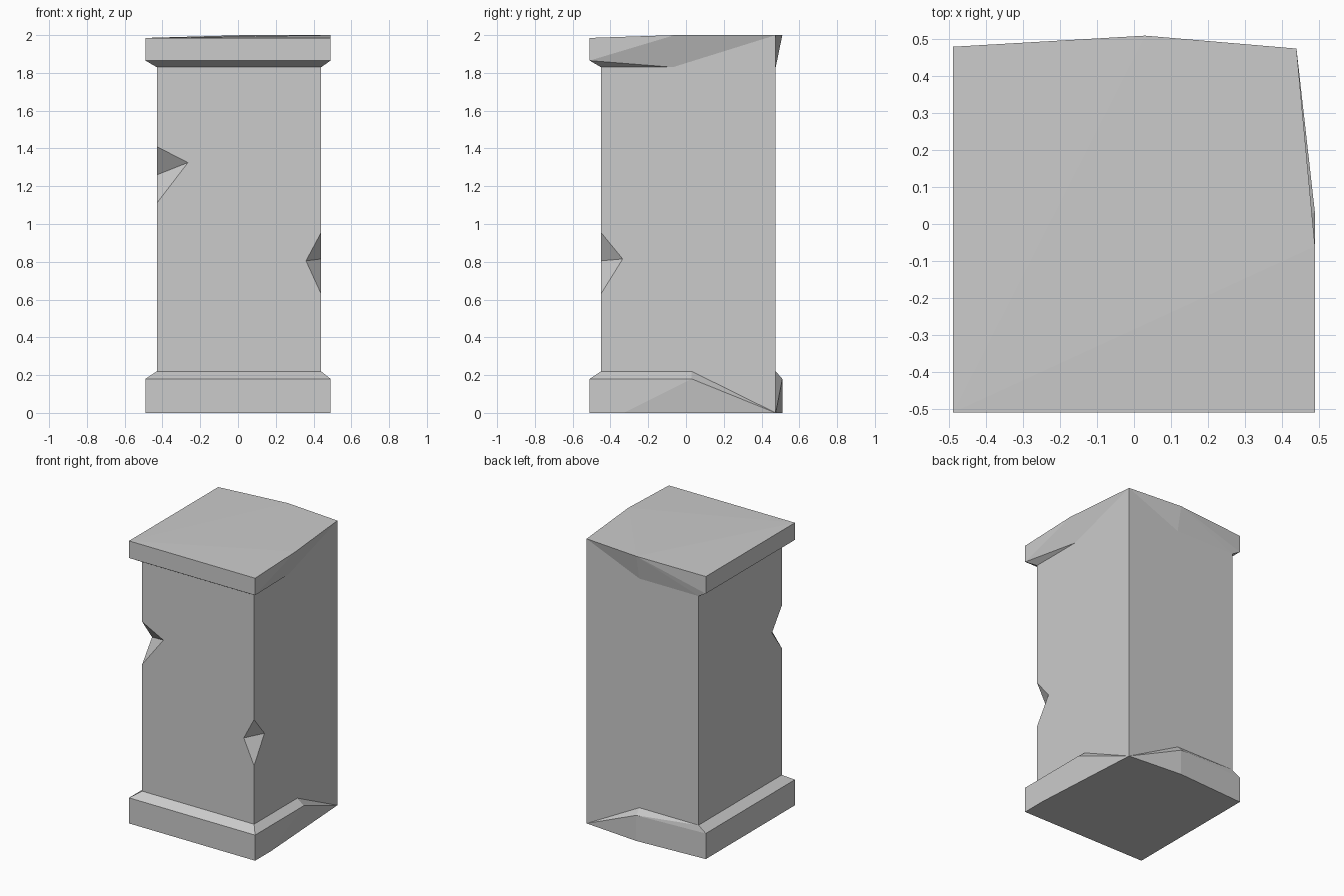
import bpy
import bmesh
from mathutils import Vector

cube = bpy.data.objects.get("Cube")
if cube:
    bpy.data.objects.remove(cube, do_unlink=True)

# One plain stone colour
stone = bpy.data.materials.new("grey_stone")
stone.use_nodes = True
GREY = (0.6, 0.6, 0.6, 1)
stone.diffuse_color = GREY
stone.node_tree.nodes["Principled BSDF"].inputs["Base Color"].default_value = GREY


def hull(name, points):
    """Flat-faced block wrapped around a few corner points."""
    bm = bmesh.new()
    for p in points:
        bm.verts.new(p)
    bmesh.ops.convex_hull(bm, input=bm.verts)
    bmesh.ops.delete(bm, geom=[v for v in bm.verts if not v.link_faces], context='VERTS')
    bmesh.ops.dissolve_limit(bm, angle_limit=0.01, verts=bm.verts, edges=bm.edges)
    bmesh.ops.recalc_face_normals(bm, faces=bm.faces)
    mesh = bpy.data.meshes.new(name)
    bm.to_mesh(mesh)
    bm.free()
    mesh.materials.append(stone)
    obj = bpy.data.objects.new(name, mesh)
    bpy.context.collection.objects.link(obj)
    return obj


# Shaft limits, moulding limits, and the worn corner shared by all parts
L, R, F, B = -0.43, 0.44, -0.45, 0.475
OUT, FRONT, BACK, BULGE = 0.49, -0.51, 0.48, 0.51
MID = 0.03


def outer_corners(z):
    return [(-OUT, FRONT, z), (OUT, FRONT, z), (-OUT, BACK, z)]


def inner_ring(z, wear_y):
    return [(L, F, z), (R, F, z), (R, wear_y, z), (MID, B, z), (L, B, z)]


# Shaft, reaching full height only at the worn back corner
shaft = hull("shaft", [(x, y, z) for z in (0.1, 1.9) for x, y in ((L, F), (R, F), (L, B))]
             + [(R, B, 0), (R, B, 2)])

# Cap with sloping underside, worn away towards the back left corner
hull("cap", outer_corners(1.985) + outer_corners(1.865) + inner_ring(1.83, -0.07)
     + [(OUT, -0.06, 2), (R, B, 2), (MID, BULGE, 2)])

# Base with sloping upper edge, worn at the same corner
hull("base", outer_corners(0) + outer_corners(0.18) + inner_ring(0.22, MID)
     + [(OUT, -0.33, 0), (R, B, 0), (MID, BULGE, 0),
        (OUT, MID, 0.18), (MID, BULGE, 0.18)])


def chip(edge_x, top, bottom, front_point, side_point):
    """Cut a wedge-shaped chip out of a front edge of the shaft."""
    pts = [Vector(p) for p in ((edge_x, F, top), (edge_x, F, bottom), front_point, side_point)]
    centre = (pts[2] + pts[3]) / 2
    cutter = hull("chip_cutter", [centre + (p - centre) * 1.5 for p in pts])
    cutter.hide_render = True
    mod = shaft.modifiers.new("chip", 'BOOLEAN')
    mod.operation = 'DIFFERENCE'
    mod.solver = 'EXACT'
    mod.object = cutter
    bpy.context.view_layer.objects.active = shaft
    bpy.ops.object.modifier_apply(modifier=mod.name)
    bpy.data.objects.remove(cutter, do_unlink=True)


# Chips in the two front edges
chip(L, 1.41, 1.11, (-0.265, F, 1.325), (L, -0.34, 1.26))
chip(R, 0.955, 0.63, (0.36, F, 0.805), (R, -0.335, 0.815))
